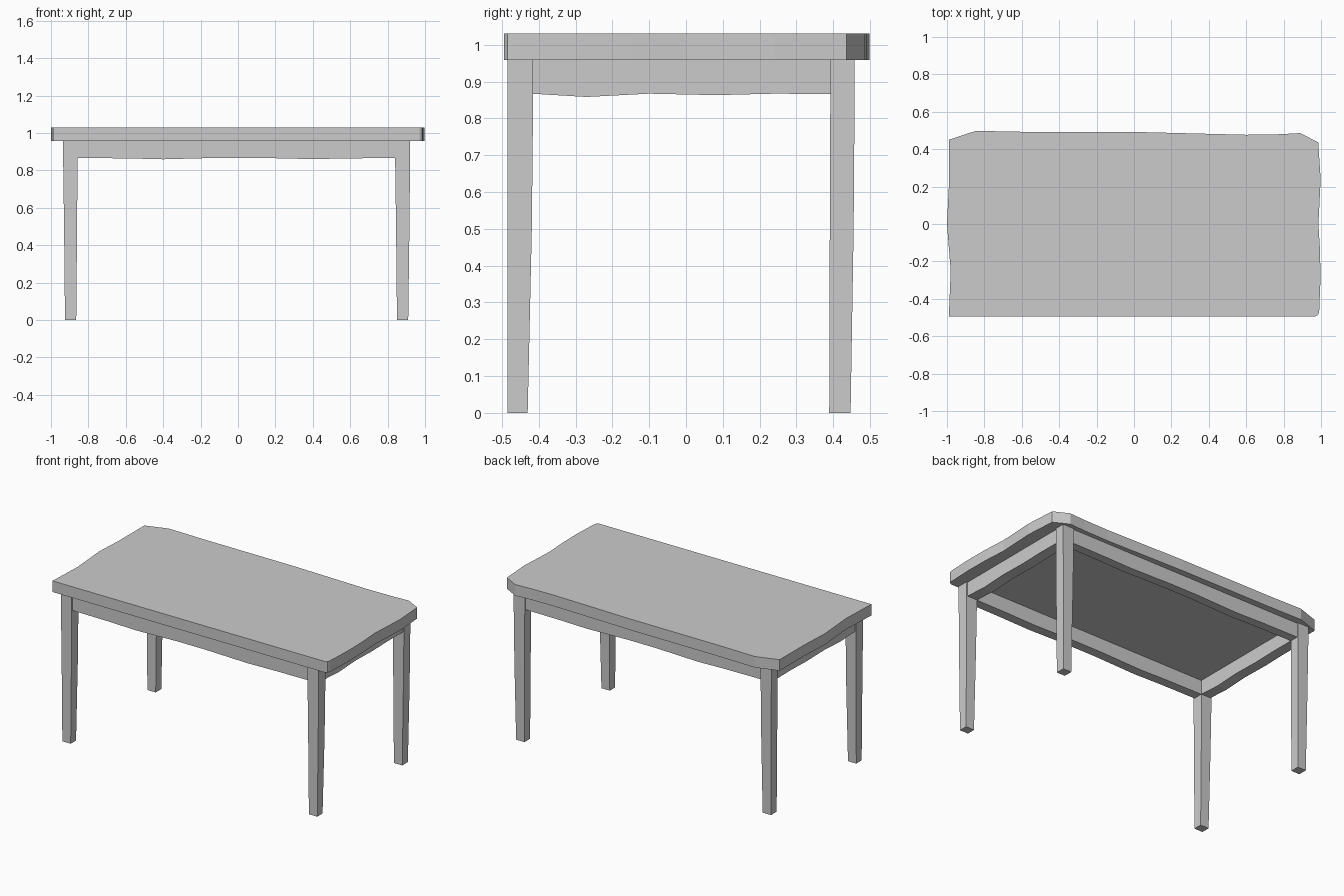
import bpy, bmesh

if "Cube" in bpy.data.objects:
    bpy.data.objects.remove(bpy.data.objects["Cube"])

def add_object(name, bm):
    bmesh.ops.recalc_face_normals(bm, faces=bm.faces)
    mesh = bpy.data.meshes.new(name)
    bm.to_mesh(mesh)
    bm.free()
    bpy.context.collection.objects.link(bpy.data.objects.new(name, mesh))

def extrude(name, points, direction):
    bm = bmesh.new()
    face = bm.faces.new([bm.verts.new(p) for p in points])
    geom = bmesh.ops.extrude_face_region(bm, geom=[face], use_keep_orig=True)["geom"]
    moved = [g for g in geom if isinstance(g, bmesh.types.BMVert)]
    bmesh.ops.translate(bm, verts=moved, vec=direction)
    add_object(name, bm)

def loft(name, sections):
    # stacked rectangles: z, x0, x1, y0, y1
    bm = bmesh.new()
    rings = [[bm.verts.new((x, y, z)) for x, y in ((x0, y0), (x1, y0), (x1, y1), (x0, y1))]
             for z, x0, x1, y0, y1 in sections]
    for a, b in zip(rings, rings[1:]):
        for i in range(4):
            j = (i + 1) % 4
            bm.faces.new((a[i], a[j], b[j], b[i]))
    bm.faces.new(rings[0])
    bm.faces.new(rings[-1])
    add_object(name, bm)

UNDER, TOP = 0.958, 1.03

# Worn, irregular table top
outline = [(-0.99, -0.494), (0.97, -0.494), (0.985, -0.485), (0.99, -0.47), (0.997, -0.3),
           (0.995, -0.15), (0.986, 0.0), (0.998, 0.24), (0.985, 0.436), (0.89, 0.486),
           (0.78, 0.48), (0.6, 0.477), (0.05, 0.491), (-0.6, 0.493), (-0.845, 0.498),
           (-0.99, 0.45), (-0.99, 0.2), (-1.0, 0.0), (-0.98, -0.25)]
extrude("table_top", [(x, y, UNDER) for x, y in outline], (0, 0, TOP - UNDER))

# Tapered legs: (top low, top high, bottom low, bottom high) along each axis
leg_x = {"left": (-0.935, -0.858, -0.925, -0.865), "right": (0.84, 0.92, 0.85, 0.91)}
leg_y = {"front": (-0.485, -0.415, -0.485, -0.43), "back": (0.392, 0.458, 0.389, 0.447)}
for side, (a, b, c, d) in leg_x.items():
    for end, (e, f, g, h) in leg_y.items():
        loft(f"{end}_{side}_leg", [
            (0, c, d, g, h),
            (0.5, (a + c) / 2, (b * 2 + d) / 3, (e + g) / 2, (f * 3 + h) / 4),
            (0.87, a, b, e, f),
            (UNDER, a, b, e, f)])

# Aprons with a slightly wavy lower edge
long_wave = [(-0.87, 0.866), (-0.6, 0.864), (-0.4, 0.859), (-0.1, 0.867),
             (0.1, 0.867), (0.4, 0.86), (0.6, 0.864), (0.85, 0.866)]
for name, y, depth in (("front_apron", -0.477, 0.062), ("back_apron", 0.392, 0.058)):
    pts = [(x, y, z) for x, z in long_wave] + [(0.85, y, UNDER), (-0.87, y, UNDER)]
    extrude(name, pts, (0, depth, 0))

short_wave = [(-0.42, 0.867), (-0.27, 0.858), (-0.1, 0.867), (0.08, 0.863),
              (0.24, 0.867), (0.4, 0.866)]
for name, x, depth in (("left_apron", -0.927, 0.069), ("right_apron", 0.84, 0.072)):
    pts = [(x, y, z) for y, z in short_wave] + [(x, 0.4, UNDER), (x, -0.42, UNDER)]
    extrude(name, pts, (depth, 0, 0))
